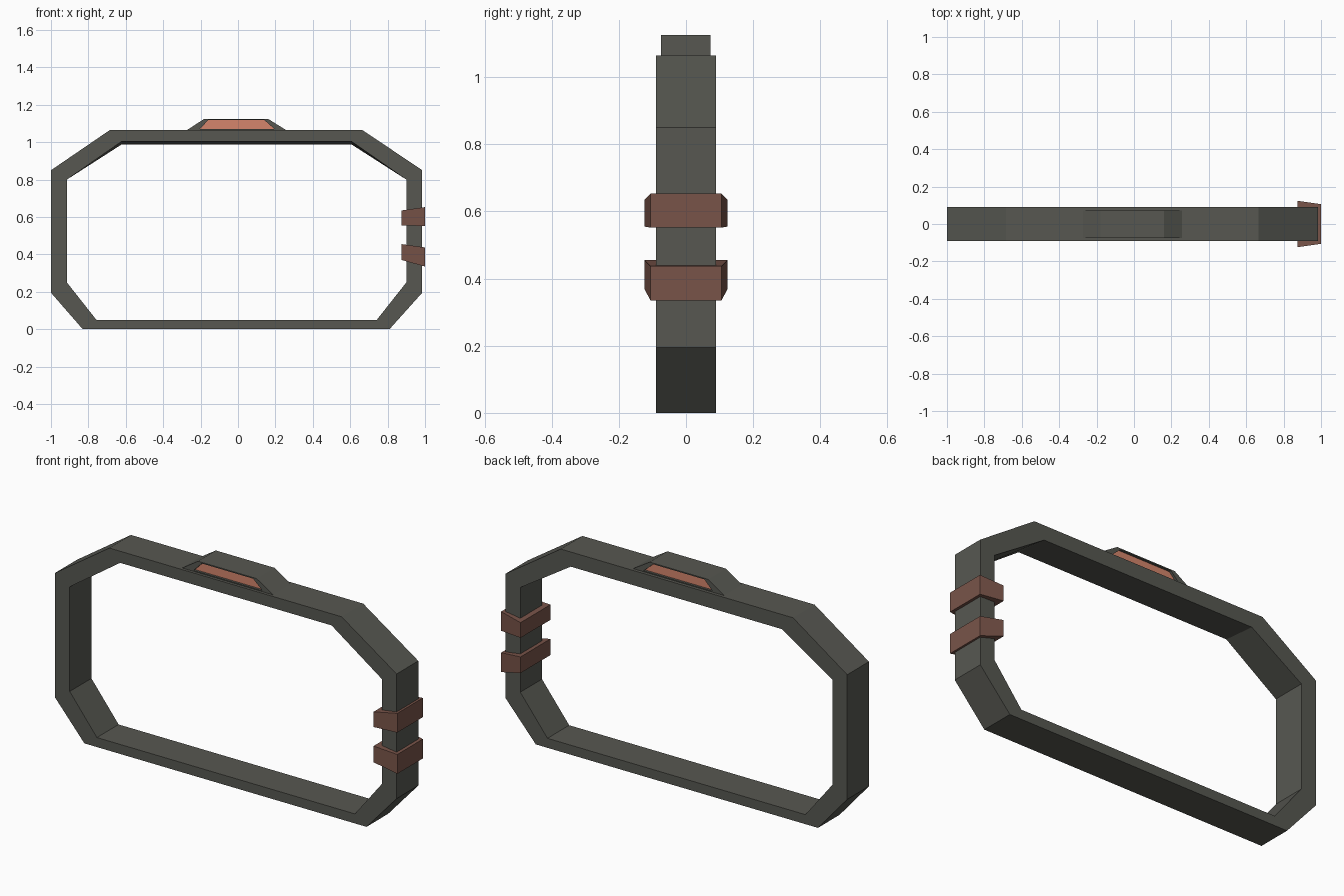
import bpy, bmesh

if "Cube" in bpy.data.objects:
    bpy.data.objects.remove(bpy.data.objects["Cube"])


def material(name, rgb):
    m = bpy.data.materials.new(name)
    m.diffuse_color = (*rgb, 1)
    m.use_nodes = True
    m.node_tree.nodes["Principled BSDF"].inputs["Base Color"].default_value = m.diffuse_color
    return m


DARK = material("dark grey metal", (0.095, 0.097, 0.083))
BAND = material("brown strap", (0.19, 0.088, 0.066))
COPPER = material("copper plate", (0.66, 0.235, 0.15))


def finish(name, bm, *mats):
    bmesh.ops.recalc_face_normals(bm, faces=bm.faces)
    me = bpy.data.meshes.new(name)
    bm.to_mesh(me)
    bm.free()
    for m in mats:
        me.materials.append(m)
    ob = bpy.data.objects.new(name, me)
    bpy.context.collection.objects.link(ob)
    return ob


def bridge(bm, a, b):
    n = len(a)
    for i in range(n):
        j = (i + 1) % n
        bm.faces.new((a[i], a[j], b[j], b[i]))


# Octagonal frame; the underside of the top rail leans slightly
outer = [(-.83, 0), (.81, 0), (.985, .195), (.985, .85),
         (.665, 1.065), (-.685, 1.065), (-1, .85), (-1, .195)]
inner = [(-.757, .05), (.742, .05), (.90, .25), (.90, .80),
         (.607, .988), (-.622, .988), (-.915, .80), (-.915, .25)]
bm = bmesh.new()


def ring(pts, y, lift=0):
    return [bm.verts.new((x, y, z + (lift if z > .9 else 0))) for x, z in pts]


of, ob_ = ring(outer, -.09), ring(outer, .09)
nf, nb = ring(inner, -.09, .016), ring(inner, .09)
for a, b in ((of, ob_), (nf, nb), (of, nf), (ob_, nb)):
    bridge(bm, a, b)
finish("frame", bm, DARK)

# Raised top block with a recessed copper panel on front and back
block = [(-.28, 1.06), (.265, 1.06), (.16, 1.125), (-.18, 1.125)]
panel = [(-.205, 1.07), (.195, 1.07), (.14, 1.119), (-.158, 1.119)]
bm = bmesh.new()
rims = []
for y, s in ((-.075, 1), (.073, -1)):
    rim, edge, floor = ring(block, y), ring(panel, y), ring(panel, y + s * .012)
    bridge(bm, rim, edge)
    bridge(bm, edge, floor)
    bm.faces.new(floor).material_index = 1
    rims.append(rim)
bridge(bm, *rims)
finish("top_block", bm, DARK, COPPER)

# Tapered straps around the right post: inner z range, outer z range
for name, zi, zo in (("upper_strap", (.555, .635), (.552, .653)),
                     ("lower_strap", (.37, .455), (.335, .437))):
    bm = bmesh.new()
    loops = []
    for x, w, (lo, hi) in ((.875, .124, zi), (1.0, .106, zo)):
        loops.append([bm.verts.new((x, y, z)) for y, z in
                      ((-w, lo), (w, lo), (w, hi), (-w, hi))])
        bm.faces.new(loops[-1])
    bridge(bm, *loops)
    finish(name, bm, BAND)
